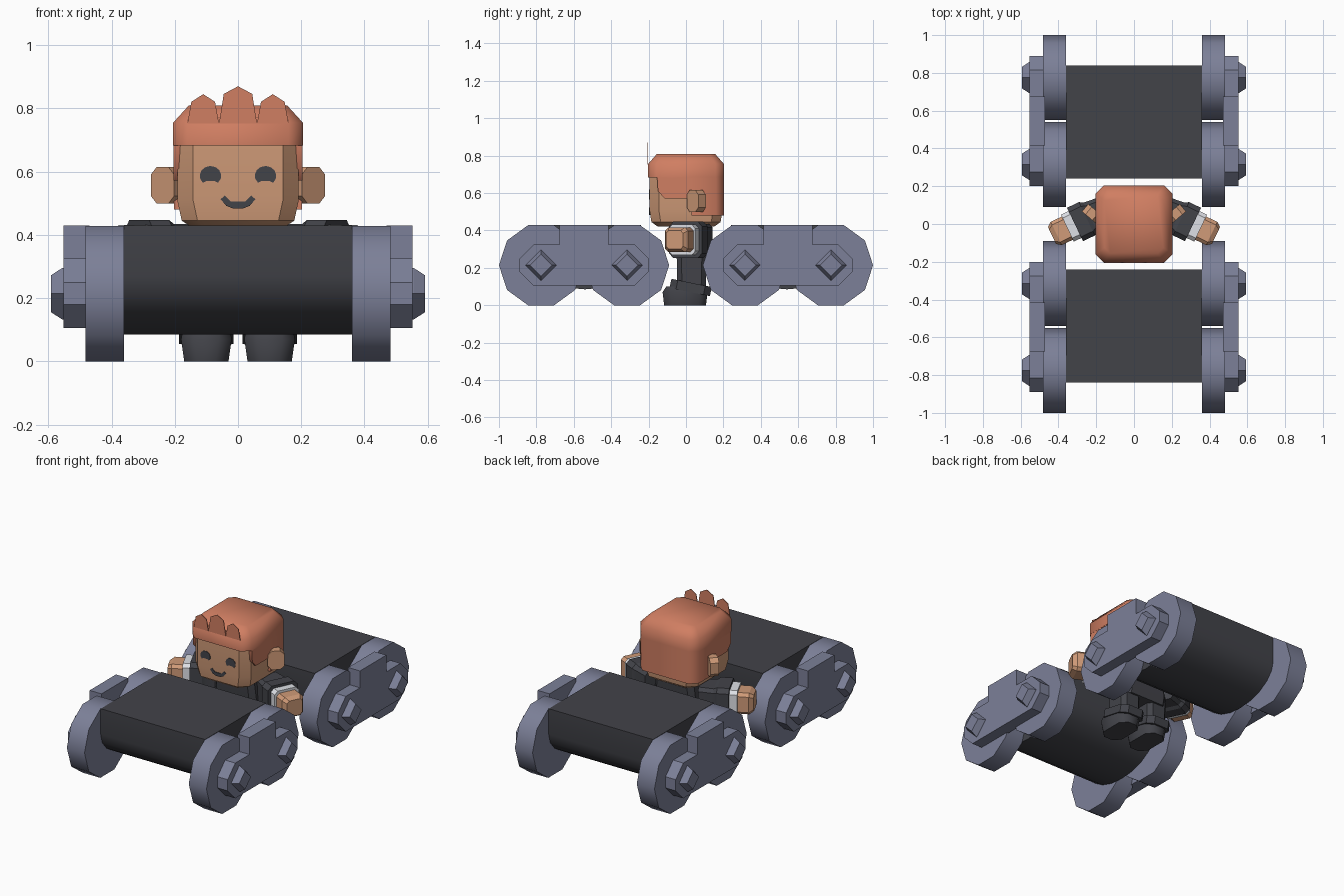
import bpy, bmesh, math
from mathutils import Matrix, Vector

if "Cube" in bpy.data.objects:
    bpy.data.objects.remove(bpy.data.objects["Cube"])


def material(name, rgb):
    m = bpy.data.materials.new(name)
    lin = [((c / 255 + 0.055) / 1.055) ** 2.4 for c in rgb]
    m.diffuse_color = (*lin, 1)
    m.use_nodes = True
    m.node_tree.nodes["Principled BSDF"].inputs["Base Color"].default_value = m.diffuse_color
    return m


STEEL = material("blue_grey", (124, 128, 152))
DARK = material("charcoal", (66, 67, 73))
SKIN = material("skin", (208, 155, 120))
HAIR = material("ginger", (208, 126, 98))
WHITE = material("white", (222, 224, 230))


def loft(name, rings, mat, smooth=40, matrix=None):
    """Closed solid through rings with equal point counts."""
    bm = bmesh.new()
    vs = [[bm.verts.new(p) for p in r] for r in rings]
    n = len(vs[0])
    for a, b in zip(vs, vs[1:]):
        for i in range(n):
            j = (i + 1) % n
            bm.faces.new((a[i], a[j], b[j], b[i]))
    bm.faces.new(vs[0][::-1])
    bm.faces.new(vs[-1])
    if matrix:
        bm.transform(matrix)
    bmesh.ops.recalc_face_normals(bm, faces=bm.faces[:])
    me = bpy.data.meshes.new(name)
    bm.to_mesh(me)
    bm.free()
    me.materials.append(mat)
    ob = bpy.data.objects.new(name, me)
    bpy.context.collection.objects.link(ob)
    if smooth:
        bpy.ops.object.select_all(action='DESELECT')
        ob.select_set(True)
        bpy.context.view_layer.objects.active = ob
        bpy.ops.object.shade_smooth_by_angle(angle=math.radians(smooth))
    return ob


def prism(name, pts, axis, lo, hi, mat, smooth=40):
    """Extrude a 2D outline along x, y or z."""
    place = {'x': lambda a, b, t: (t, a, b),
             'y': lambda a, b, t: (a, t, b),
             'z': lambda a, b, t: (a, b, t)}[axis]
    return loft(name, [[place(a, b, t) for a, b in pts] for t in (lo, hi)], mat, smooth)


def octagon(hx, hy, c):
    return [(hx, hy - c), (hx - c, hy), (c - hx, hy), (-hx, hy - c),
            (-hx, c - hy), (c - hx, -hy), (hx - c, -hy), (hx, c - hy)]


def stack(name, levels, mat, smooth=50, matrix=None):
    """Chamfered block from (z, half x, half y, chamfer) levels."""
    rings = [[(x, y, z) for x, y in octagon(hx, hy, c)] for z, hx, hy, c in levels]
    return loft(name, rings, mat, smooth, matrix)


def ngon(cy, cz, r, n):
    return [(cy + r * math.cos(2 * math.pi * i / n),
             cz + r * math.sin(2 * math.pi * i / n)) for i in range(n)]


# Wheel units, front and back
AX = 0.214
for end, s in (("front", -1), ("back", 1)):
    # drum with flat top and rounded belly
    belly = [(s * 0.54 + 0.3 * math.cos(t), 0.27 + 0.185 * math.sin(t))
             for t in (math.pi + math.pi * i / 10 for i in range(11))]
    prism(end + "_drum", belly + [(s * 0.54 + 0.3, 0.43), (s * 0.54 - 0.3, 0.43)],
          'x', -0.36, 0.36, DARK)
    # side plate with a raised middle tab
    half = [(0.13, 0.43), (0.13, 0.325), (0.27, 0.325), (0.345, 0.25),
            (0.345, 0.18), (0.27, 0.105)]
    plate = [(s * 0.545 + y, z) for y, z in half]
    plate += [(s * 0.545 - y, z) for y, z in reversed(half)]
    for side, m in (("left", -1), ("right", 1)):
        prism(f"{end}_{side}_side_plate", plate, 'x', m * 0.47, m * 0.552, STEEL, 25)
        for k, cy in (("inner", 0.315), ("outer", 0.775)):
            prism(f"{end}_{side}_{k}_wheel", ngon(s * cy, AX, 0.225, 10),
                  'x', m * 0.36, m * 0.482, STEEL)
            rings = [[(m * x, y, z) for y, z in ngon(s * cy, AX, r, 4)]
                     for x, r in ((0.54, 0.082), (0.555, 0.082), (0.592, 0.058))]
            loft(f"{end}_{side}_{k}_axle_cap", rings, STEEL, 0)

# Head
stack("head", [(0.42, 0.14, 0.15, 0.04), (0.445, 0.178, 0.185, 0.05),
               (0.51, 0.192, 0.195, 0.05), (0.7, 0.192, 0.195, 0.05)], SKIN, 40)

# Hair: cap, side locks, back and fringe spikes
stack("hair_cap", [(0.682, 0.205, 0.203, 0.045), (0.755, 0.205, 0.203, 0.045),
                   (0.81, 0.155, 0.155, 0.03)], HAIR, 60)
prism("hair_back", [(-0.203, 0.03), (0.203, 0.03), (0.203, 0.16), (0.16, 0.203),
                    (-0.16, 0.203), (-0.203, 0.16)], 'z', 0.48, 0.69, HAIR, 60)
lock = [(-0.155, 0.69), (-0.15, 0.61), (-0.115, 0.572), (0.035, 0.572), (0.035, 0.69)]
for side, m in (("left", -1), ("right", 1)):
    prism(side + "_hair_lock", lock, 'x', m * 0.17, m * 0.204, HAIR)
for name, cx, w, top in (("left", -0.11, 0.05, 0.845), ("middle", 0, 0.06, 0.87),
                         ("right", 0.11, 0.05, 0.845)):
    prism(name + "_hair_spike",
          [(cx - w, 0.752), (cx - w * 0.75, top - 0.024), (cx, top),
           (cx + w * 0.75, top - 0.024), (cx + w, 0.752)], 'y', -0.207, -0.203, HAIR, 0)

# Face
for side, m in (("left", -1), ("right", 1)):
    arc = [(m * 0.087 + 0.034 * math.cos(t), 0.587 + 0.031 * math.sin(t))
           for t in (math.radians(-45 + 27 * i) for i in range(11))]
    eye = arc + [(m * 0.087 - 0.012, 0.571), (m * 0.087 + 0.012, 0.571)]
    prism(side + "_eye", eye, 'y', -0.198, -0.19, DARK, 0)
mouth = [(-0.055, 0.513), (-0.042, 0.524), (-0.022, 0.505), (0.022, 0.505),
         (0.042, 0.524), (0.055, 0.513), (0.037, 0.492), (0.014, 0.483),
         (-0.014, 0.483), (-0.037, 0.492)]
prism("mouth", mouth, 'y', -0.198, -0.19, DARK, 0)

# Body
stack("torso", [(0.2, 0.15, 0.08, 0.03), (0.25, 0.15, 0.09, 0.03), (0.44, 0.13, 0.1, 0.03)],
      DARK, 40, Matrix.Translation((0, 0.04, 0)))

for side, m in (("left", -1), ("right", 1)):
    # ear, turned outwards
    ear = Matrix.Translation((m * 0.222, 0.055, 0.557)) @ \
        Matrix.Rotation(m * math.radians(40), 4, 'Z') @ Matrix.Rotation(math.pi / 2, 4, 'X')
    stack(side + "_ear", [(-0.026, 0.048, 0.058, 0.024), (0.026, 0.048, 0.058, 0.024)],
          SKIN, 0, ear)

    # arm segments along an axis running outwards and forwards
    axis = Vector((m * 0.9, -0.43, 0)).normalized()
    across = Vector((0, 0, 1)).cross(axis)
    rot = Matrix((across, Vector((0, 0, 1)), axis)).transposed().to_4x4()
    arm = Matrix.Translation((m * 0.15, 0.075, 0.35)) @ rot
    stack(side + "_sleeve", [(0, 0.075, 0.085, 0.02), (0.09, 0.085, 0.085, 0.02),
                             (0.11, 0.098, 0.097, 0.025), (0.18, 0.098, 0.097, 0.025)],
          DARK, 30, arm)
    stack(side + "_cuff", [(0.17, 0.079, 0.081, 0.02), (0.225, 0.079, 0.081, 0.02)],
          WHITE, 30, arm)
    stack(side + "_hand", [(0.2, 0.068, 0.066, 0.018), (0.29, 0.068, 0.066, 0.018),
                           (0.315, 0.05, 0.05, 0.015)], SKIN, 30, arm)

    # leg, tilted boot collar and foot
    stack(side + "_leg", [(0.05, 0.068, 0.075, 0.025), (0.27, 0.07, 0.08, 0.025)],
          DARK, 40, Matrix.Translation((m * 0.1, 0.03, 0)))
    collar = Matrix.Translation((m * 0.1, 0.025, 0.095)) @ Matrix.Rotation(-0.2, 4, 'X')
    stack(side + "_boot_collar", [(-0.025, 0.086, 0.11, 0.035), (0.025, 0.086, 0.11, 0.035)],
          DARK, 30, collar)
    stack(side + "_foot", [(0, 0.07, 0.112, 0.04), (0.07, 0.08, 0.12, 0.04),
                           (0.1, 0.075, 0.1, 0.035)],
          DARK, 50, Matrix.Translation((m * 0.1, -0.005, 0)))
